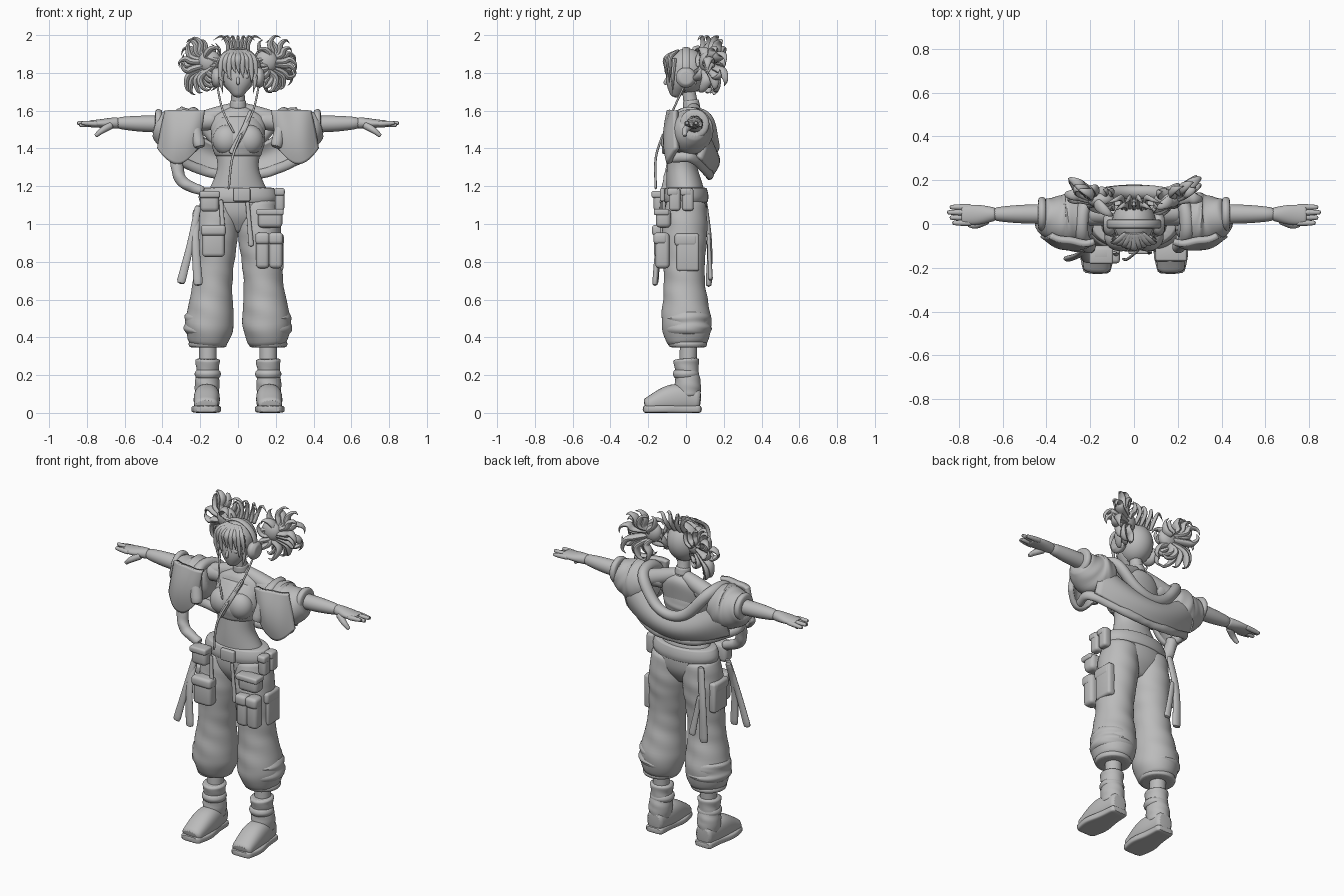
import bpy, bmesh, math, random
from mathutils import Vector

random.seed(4)
start_cube = bpy.data.objects.get("Cube")
if start_cube:
    bpy.data.objects.remove(start_cube, do_unlink=True)

GREY = (.5, .5, .5, 1)
clay = bpy.data.materials.new("plain grey")
clay.use_nodes = True
clay.diffuse_color = GREY
clay.node_tree.nodes["Principled BSDF"].inputs["Base Color"].default_value = GREY

ACROSS = Vector((1, 0, 0))
DEPTH = Vector((0, 1, 0))
UPRIGHT = Vector((.1, .1, 1))
DIAGONAL = Vector((.6, .5, .6))


def finish(name, bm, angle=60):
    bmesh.ops.recalc_face_normals(bm, faces=bm.faces)
    mesh = bpy.data.meshes.new(name)
    bm.to_mesh(mesh)
    bm.free()
    mesh.materials.append(clay)
    mesh.shade_smooth()
    mesh.set_sharp_from_angle(angle=math.radians(angle))
    obj = bpy.data.objects.new(name, mesh)
    bpy.context.collection.objects.link(obj)
    return obj


# Smooth curve through evenly spaced values, read at t from start to end
def blend(values, t):
    if not isinstance(values, (tuple, list)):
        return values
    last = len(values) - 1
    i = min(int(t * last), last - 1)
    f = t * last - i
    here, after = values[i], values[i + 1]
    before = values[i - 1] if i else here * 2 - after
    beyond = values[i + 2] if i + 2 <= last else after * 2 - here
    bend = before * 2 - here * 5 + after * 4 - beyond
    twist = (here - after) * 3 + beyond - before
    return here + (after - before + (bend + twist * f) * f) * (f / 2)


# Sweep an oval along a path; flat is the depth of the oval over its width
def tube(name, path, radius, flat=1, wide=ACROSS, mirror=1, sides=16, rings=12, square=2, fold=0):
    path = [Vector((x * mirror, y, z)) for x, y, z in path]
    centres = [blend(path, i / rings) for i in range(rings + 1)]
    bm = bmesh.new()
    loops = []
    for i, centre in enumerate(centres):
        along = (centres[min(i + 1, rings)] - centres[max(i - 1, 0)]).normalized()
        side = (wide - along * wide.dot(along)).normalized()
        other = along.cross(side) * blend(flat, i / rings)
        size = max(blend(radius, i / rings), .001)
        loop = []
        for k in range(sides):
            angle = math.tau * k / sides
            c, s = (math.copysign(abs(w) ** (2 / square), w) for w in (math.cos(angle), math.sin(angle)))
            crease = 1 + fold * (math.sin(angle * 3 + i * 1.7) + math.sin(angle + i * 2.3))
            loop.append(bm.verts.new(centre + (side * c + other * s) * size * crease))
        loops.append(loop)
    for low, high in zip(loops, loops[1:]):
        for k in range(sides):
            bm.faces.new((low[k - 1], low[k], high[k], high[k - 1]))
    bm.faces.new(loops[0])
    bm.faces.new(loops[-1])
    finish(name, bm).modifiers.new("smooth", "SUBSURF").levels = 1


def place(bm, loc, size):
    for v in bm.verts:
        v.co = Vector(loc) + Vector([c * w for c, w in zip(v.co, size)])


def ball(name, loc, size, cut=None):
    bm = bmesh.new()
    bmesh.ops.create_uvsphere(bm, u_segments=32, v_segments=20, radius=1)
    place(bm, loc, size)
    if cut:
        unwanted = [f for f in bm.faces if cut(f.calc_center_median())]
        bmesh.ops.delete(bm, geom=unwanted, context="FACES")
    finish(name, bm)


def box(name, loc, size):
    bm = bmesh.new()
    bmesh.ops.create_cube(bm, size=1)
    place(bm, loc, size)
    bmesh.ops.bevel(bm, geom=bm.edges[:], offset=min(size) * .3, segments=3, profile=.5, affect="EDGES")
    finish(name, bm, 40)


# Pocket with a raised lid on its upper third
def pouch(name, loc, size):
    x, y, z = loc
    width, depth, height = size
    box(name, loc, size)
    box(name + "_lid", (x, y - .01, z + height / 3), (width * 1.1, depth, height / 3))


# Cloth panel from a function of u and v
def sheet(name, shape, cells=20):
    bm = bmesh.new()
    steps = [i / cells for i in range(cells + 1)]
    grid = [[bm.verts.new(shape(u, v)) for v in steps] for u in steps]
    for row, following in zip(grid, grid[1:]):
        for j in range(cells):
            bm.faces.new((row[j], following[j], following[j + 1], row[j + 1]))
    solid = finish(name, bm).modifiers.new("thickness", "SOLIDIFY")
    solid.thickness, solid.offset = .03, 0


# Continue a path that ends on the middle line to the other side
def both(half):
    return half + [(-x, y, z) for x, y, z in reversed(half[:-1])]


# Torso, top and neck
tube("torso", [(0, 0, 1.15), (0, -.02, 1.3), (0, 0, 1.45), (0, .03, 1.56), (0, .035, 1.62)],
     (.17, .11, .14, .14, .05), (.6, .75, .62, .5, .8), sides=24, rings=20)
tube("crop_top", [(0, -.015, 1.35), (0, -.01, 1.45), (0, .02, 1.56)], (.12, .145, .12), (.75, .75, .55),
     sides=24, fold=.01)
ball("top_front", (0, -.06, 1.44), (.1, .06, .085))
tube("neck", [(0, .035, 1.58), (0, .01, 1.73)], (.05, .038, .036))
tube("neck_collar", [(0, .03, 1.61), (0, .025, 1.66)], (.048, .042), rings=4)
tube("chest_strap", [(.07, -.05, 1.6), (.03, -.11, 1.5), (-.04, -.12, 1.37)], .015, .5)
tube("drawstring", [(.02, -.12, 1.48), (-.03, -.16, 1.35), (-.05, -.16, 1.18)], .007, sides=8)

# Head
tube("face", [(0, -.06, 1.67), (0, -.04, 1.75), (0, 0, 1.85), (0, 0, 1.92)], (.02, .08, .09, .03),
     (1, .85, 1, 1), sides=24)
tube("nose", [(0, -.09, 1.79), (0, -.11, 1.75), (0, -.1, 1.74)], (.006, .01, .006), sides=8)
tube("mouth", [(-.02, -.09, 1.72), (.02, -.09, 1.72)], .005, wide=DEPTH, sides=8, rings=4)
ball("hair_cap", (0, .005, 1.81), (.1, .11, .12), lambda c: c.y < -.01 and c.z < 1.87)
arch = [math.pi * k / 8 for k in range(9)]
tube("headband", [(math.cos(a) * .12, 0, 1.8 + math.sin(a) * .13) for a in arch], .02, .4, DEPTH, rings=24)
for k in range(-4, 5):
    x = k * .02
    front = abs(x) * .35 - .11
    tip = 1.79 - math.sin(k * 2.5) * .02 - abs(x) * .4
    tube("fringe_lock", [(x * .4, -.04, 1.92), (x, front, 1.88), (x * 1.2, front, tip + .04), (x + .01, front, tip)],
         (.014, .018, .011, 0), .6, sides=8)
for k in range(-3, 4):
    x = k * .018
    y = .09 + k % 2 * .03
    tube("crown_lock", [(x, .07, 1.89), (x, y, 1.95), (x * 1.6, y - .01, 1.995), (x * 2.5, y - .03, 1.97)],
         (.016, .016, .01, 0), .7, DEPTH, sides=8)


def side_parts(side, m):
    # Headphones, side hair and bunches
    ball(side + "_eye", (m * .037, -.085, 1.78), (.02, .01, .013))
    tube(side + "_ear_cup", [(.085, 0, 1.775), (.14, 0, 1.775)], (.04, .053, .053, .035), 1, DEPTH, m, 20)
    tube(side + "_headphone_cable", [(.11, -.01, 1.73), (.08, -.07, 1.6), (.02, -.12, 1.48)], .006,
         mirror=m, sides=8)
    tube(side + "_side_lock", [(.07, -.06, 1.88), (.09, -.07, 1.77), (.08, -.07, 1.69)], (.018, .014, 0), .7,
         mirror=m, sides=8)
    ball(side + "_bunch_core", (m * .15, .11, 1.86), (.06, .04, .06))
    locks = 20
    for k in range(locks):
        angle = math.tau * k / locks
        reach = random.uniform(.8, 1)
        back = random.uniform(-.07, .06)
        curl = random.choice((-.6, -.4, .5))

        def spot(turn, f):
            x, z = math.cos(angle + turn) * f, math.sin(angle + turn) * f
            return (.195 + x * .125, .13 + back * f + x * .04, 1.84 + z * .16)
        tube(side + "_bunch_lock", [(.09, .08, 1.86), spot(0, .35), spot(0, reach * .75), spot(curl / 2, reach),
                                    spot(curl, reach)], (.02, .032, .028, .014, 0), .6, DEPTH, m, 8)

    # Chest, shoulder, arm and hand
    ball(side + "_bust", (m * .06, -.06, 1.445), (.075, .065, .08))
    tube(side + "_shoulder", [(.02, .04, 1.61), (.1, .045, 1.58), (.2, .05, 1.545)], (.035, .045, .05), 1, DEPTH, m)
    tube(side + "_arm", [(.1, .04, 1.55), (.37, .045, 1.53), (.65, .045, 1.535)],
         (.05, .05, .048, .046, .042, .03), 1, DEPTH, m)
    tube(side + "_palm", [(.63, .045, 1.535), (.79, .04, 1.53)], (.03, .046, .045), (1, .55, .4), DEPTH, m)
    for k in range(4):
        y = k * .024 + .005
        droop = k % 2 * .012
        tube(side + "_finger", [(.74, y, 1.53), (.855 - abs(k - 2) * .012, y, 1.535 - droop)], (.015, .015, .01),
             1, DEPTH, m, 8, 6)
    tube(side + "_thumb", [(.67, .02, 1.525), (.72, -.005, 1.495), (.755, -.005, 1.465)], (.024, .018, .011),
         1, DEPTH, m, 8)

    # Jacket sleeve and hanging front
    tube(side + "_sleeve", [(.2, .04, 1.51), (.32, .02, 1.49), (.43, .045, 1.525)], (.08, .12, .12, .1, .07),
         1.05, DEPTH, m, 24, fold=.025)
    tube(side + "_cuff", [(.4, .045, 1.53), (.44, .045, 1.53)], (.07, .08, .07), 1, DEPTH, m, 24, 6)

    def flap(u, v):
        bulge = math.sin(math.pi * u)
        y = u * .03 - .08 - bulge * math.sin(math.pi * (v * .7 + .1)) * .045 - math.sin(u * 9 + v) * .005
        return (m * (.18 + u * .2 + v * .04), y, 1.6 - v * (.2 + bulge * .08))
    sheet(side + "_jacket_front", flap)

    # Trouser leg with gathered folds, and boot
    tube(side + "_trouser_leg", [(.1, 0, 1.13), (.13, -.01, .75), (.16, .01, .345)],
         (.1, .112, .116, .11, .105, .108, .122, .128, .095), 1.04, mirror=m, sides=24, rings=22, fold=.02)
    tube(side + "_trouser_fold", [(.155, .005, .54), (.165, .01, .4)], (.1, .128, .12, .129, .1), mirror=m,
         sides=24, rings=10, fold=.02)
    tube(side + "_trouser_hem", [(.16, .01, .345), (.16, .01, .38)], (.095, .103, .098), mirror=m, sides=24, rings=6)
    tube(side + "_ankle", [(.16, .015, .4), (.16, .01, .25)], .047, mirror=m)
    tube(side + "_boot_shaft", [(.165, .015, .08), (.16, 0, .29)], (.06, .068, .06, .07), 1.05, mirror=m, fold=.025)
    tube(side + "_boot_strap", [(.16, 0, .18), (.16, 0, .23)], (.06, .072, .062), mirror=m, rings=6)
    tube(side + "_boot_foot", [(.165, .08, .07), (.165, -.07, .075), (.17, -.22, .035)], (.05, .07, .062),
         (1.2, 1.1, .6), mirror=m, sides=20, square=2.4)
    tube(side + "_boot_sole", [(.165, .085, .02), (.17, -.23, .02)], (.055, .062, .08, .06), (.36, .33, .25, .33),
         mirror=m, sides=20, square=5)


side_parts("left", 1)
side_parts("right", -1)


# Jacket back with rolled collar and hem
def jacket_back(u, v):
    across = u * 2 - 1
    rise = across * across
    top, low = 1.4 + rise * .18, 1.27 + rise * .08
    return (across * .34, .135 - rise * .07 + math.sin(math.pi * v) * .03, top + (low - top) * v)


sheet("jacket_back", jacket_back)
tube("jacket_collar", both([(.2, -.11, 1.4), (.24, -.05, 1.57), (.22, .1, 1.57), (.11, .14, 1.44), (0, .145, 1.4)]),
     .034, .9, DIAGONAL, rings=40)
tube("jacket_hem", both([(.33, -.08, 1.35), (.34, .03, 1.35), (.16, .115, 1.275), (0, .125, 1.26)]),
     .027, .8, UPRIGHT, rings=40, fold=.04)
tube("jacket_tie", [(-.33, -.06, 1.36), (-.3, -.09, 1.23), (-.18, -.11, 1.17)], (.035, .032, .025), wide=DIAGONAL,
     fold=.05)

# Hips, belt and pouches
tube("trouser_seat", [(0, 0, 1.2), (0, 0, .95)], (.165, .2, .19, .1), (.6, .56, .53, .5), sides=24)
tube("belt", [(0, 0, 1.11), (0, 0, 1.195)], (.2, .21, .205, .19), .57, sides=28)
box("buckle", (.02, -.125, 1.155), (.09, .025, .07))
pouch("right_belt_pouch", (-.15, -.135, 1.12), (.1, .075, .11))
pouch("right_thigh_pouch", (-.13, -.135, .91), (.12, .07, .17))
pouch("right_side_pocket", (-.215, 0, .92), (.05, .13, .18))
pouch("left_belt_pouch", (.17, -.12, 1.03), (.13, .08, .1))
pouch("left_side_pocket", (.215, .01, .85), (.05, .12, .2))
for x in (.13, .2):
    pouch("left_thigh_pouch", (x, -.125, .86), (.07, .075, .19))
for y in (-.06, .01):
    pouch("left_hip_pouch", (.22, y, 1.13), (.05, .06, .12))


# Hanging clips and straps, widening towards the loose end
def strap(name, path, width):
    tube(name, path, (width * .75, width * .8, width), .6)


strap("left_clip", [(.05, -.13, 1.12), (.07, -.13, .88)], .015)
strap("right_clip", [(-.09, -.13, 1.13), (-.08, -.14, .95)], .015)
strap("rear_strap", [(-.17, .1, 1.12), (-.2, .125, .9), (-.205, .12, .665)], .028)
strap("rear_strap_fork", [(-.18, .12, .95), (-.13, .13, .7)], .022)
strap("front_strap", [(-.21, -.1, 1.1), (-.25, -.14, .9), (-.305, -.16, .68)], .024)
strap("outer_strap", [(-.22, -.09, 1.08), (-.225, -.145, .9), (-.21, -.165, .67)], .026)
